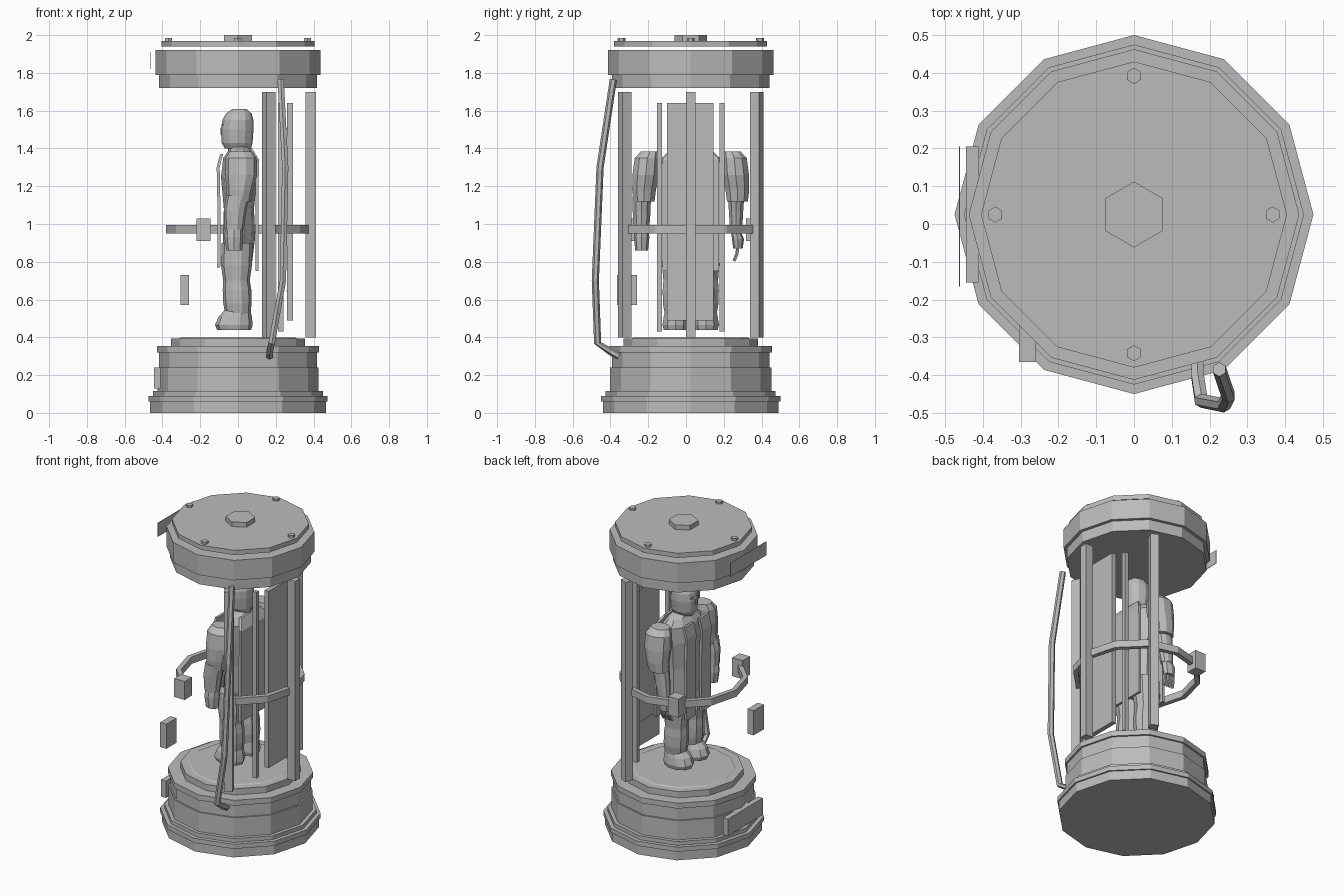
import bpy, math
from mathutils import Vector, Matrix

cube = bpy.data.objects.get("Cube")
if cube:
    bpy.data.objects.remove(cube)

CY = 0.025  # y of the main axis

grey = bpy.data.materials.new("plain_grey")
grey.use_nodes = True
shade = (0.5, 0.5, 0.5, 1)
grey.diffuse_color = shade
grey.node_tree.nodes["Principled BSDF"].inputs["Base Color"].default_value = shade


def make(name, verts, faces):
    mesh = bpy.data.meshes.new(name)
    mesh.from_pydata(verts, [], faces)
    mesh.materials.append(grey)
    mesh.update()
    ob = bpy.data.objects.new(name, mesh)
    bpy.context.collection.objects.link(ob)
    return ob


def skin(name, rings):
    """Skin equal-sized vertex rings and cap both ends."""
    n = len(rings[0])
    verts = [v for ring in rings for v in ring]
    faces = [(r * n + i, r * n + (i + 1) % n, (r + 1) * n + (i + 1) % n, (r + 1) * n + i)
             for r in range(len(rings) - 1) for i in range(n)]
    faces += [tuple(reversed(range(n))), tuple(range(len(verts) - n, len(verts)))]
    return make(name, verts, faces)


def loft(name, sections, n=10, turn=0.0):
    """Sections are (z, x, y, rx, ry) ellipses."""
    ang = [math.tau * i / n + turn for i in range(n)]
    return skin(name, [[(x + rx * math.cos(a), y + ry * math.sin(a), z) for a in ang]
                       for z, x, y, rx, ry in sections])


def drum(name, profile, n=12, x=0, y=CY, turn=0.0):
    return loft(name, [(z, x, y, r, r) for r, z in profile], n, turn)


def slab(name, sections):
    """Rectangular strip; sections are (z, x_min, x_max, y_min, y_max)."""
    return skin(name, [[(x0, y0, z), (x1, y0, z), (x1, y1, z), (x0, y1, z)]
                       for z, x0, x1, y0, y1 in sections])


def box(name, lo, hi, spin=0.0):
    mid = Vector(lo).lerp(Vector(hi), 0.5)
    half = Vector(hi) - mid
    rot = Matrix.Rotation(spin, 3, 'Z')
    ring = [(-1, -1), (1, -1), (1, 1), (-1, 1)]
    return skin(name, [[mid + rot @ Vector((sx * half.x, sy * half.y, sz * half.z))
                        for sx, sy in ring] for sz in (-1, 1)])


def tube(name, points, radius, n=6):
    pts = [Vector(p) for p in points]
    rings = []
    for i, p in enumerate(pts):
        t = (pts[min(i + 1, len(pts) - 1)] - pts[max(i - 1, 0)]).normalized()
        u = t.cross(Vector((1, 0, 0))).normalized()
        v = t.cross(u)
        rings.append([p + radius * (u * math.cos(math.tau * k / n) + v * math.sin(math.tau * k / n))
                      for k in range(n)])
    return skin(name, rings)


# Stepped base
drum("base_foot", [(.465, 0), (.465, .06), (.475, .06), (.475, .09), (.45, .09), (.45, .115),
                   (.427, .115), (.427, .24), (.418, .24), (.418, .32), (.43, .32), (.43, .355)])
drum("base_deck", [(.355, .355), (.355, .395), (.31, .395), (.30, .40)])

# Lid with raised plate, hub and bolts
drum("lid", [(.417, 1.72), (.417, 1.79), (.4375, 1.79), (.4375, 1.92)])
drum("lid_plate", [(.405, 1.94), (.405, 1.97)])
drum("lid_hub", [(.087, 1.97), (.087, 2.0)], 6, turn=math.pi / 6)
for i in range(4):
    a = i * math.pi / 2
    drum("lid_bolt", [(.021, 1.97), (.021, 1.985)], 6,
         .367 * math.cos(a), CY + .367 * math.sin(a), math.pi / 6)

# Label block on the base, thin label sheet on the lid
box("base_block", (-.445, -.155, .13), (-.41, .205, .24))
box("lid_label", (-.463, -.165, 1.82), (-.46, .205, 1.91))

# Upright pillars
for deg in (-65, 0, 65):
    a = math.radians(deg)
    x, y = .385 * math.cos(a), CY + .385 * math.sin(a)
    box("pillar", (x - .027, y - .026, .40), (x + .027, y + .026, 1.70), a)

# Back panel with slots, and flanking rods
box("back_panel", (.26, -.10, .49), (.29, .145, 1.64))
for z in (.64, 1.50):
    box("panel_slot", (.256, -.035, z), (.26, .085, z + .008))
for s in (-1, 1):
    y = CY + s * .165
    box("side_rod", (.212, y - .013, .43), (.24, y + .013, 1.64))

# Open hand rail ending in two clamps
rail = []
for i in range(-2, 9):
    a = math.tau * i / 12
    rail.append([(r * math.cos(a), CY + r * math.sin(a), z)
                 for r, z in ((.35, .95), (.38, .95), (.38, .995), (.35, .995))])
skin("hand_rail", rail)
for s in (-1, 1):
    y = CY + s * .33
    box("rail_clamp", (-.22, y - .037, .91), (-.145, y + .037, 1.03))

# Loose control box
box("control_box", (-.305, -.365, .57), (-.26, -.26, .73))

# Hanging cable
tube("cable", [(.226, -.385, 1.765), (.25, -.455, 1.30), (.238, -.48, .70),
               (.178, -.468, .37), (.168, -.40, .325), (.168, -.355, .30)], .019)

# Figure: torso, neck and head, facing -x
loft("torso", [(.80, .0, CY, .075, .13), (.92, .005, CY, .085, .14), (1.08, .005, CY, .08, .14),
               (1.25, .005, CY, .095, .155), (1.35, .01, CY, .088, .16), (1.39, .01, CY, .06, .12),
               (1.41, .005, CY, .05, .055)])
loft("neck", [(1.37, .005, CY, .055, .05), (1.42, 0, CY, .055, .05)])
loft("head", [(1.40, .0, CY, .07, .052), (1.43, -.005, CY, .082, .07), (1.50, -.004, CY, .086, .08),
              (1.55, .0, CY, .082, .08), (1.585, .004, CY, .068, .066), (1.61, .008, CY, .035, .035)], 12)
box("nose", (-.092, CY - .01, 1.475), (-.08, CY + .01, 1.51))
for s in (-1, 1):
    box("eye", (-.088, CY + s * .03 - .012, 1.52), (-.079, CY + s * .03 + .012, 1.53))

# Open coat: two front flaps and a long back skirt
for s in (-1, 1):
    inner, outer = CY + s * .03, CY + s * .125
    slab("front_flap", [(z, x, x + .016, min(inner, outer), max(inner, outer))
                        for z, x in ((.77, -.11), (1.05, -.108), (1.30, -.113), (1.37, -.095))])
slab("back_skirt", [(.75, .092, .108, CY - .15, CY + .15), (1.10, .092, .108, CY - .15, CY + .15),
                    (1.34, .095, .111, CY - .15, CY + .15), (1.40, .06, .076, CY - .10, CY + .10)])

for s in (-1, 1):
    # Legs and feet
    y = CY + s * .08
    loft("leg", [(.50, .0, y, .064, .056), (.58, -.003, y, .075, .071), (.65, -.005, y, .076, .072),
                 (.70, -.008, y, .07, .068), (.78, -.008, y, .082, .075), (.90, -.005, y, .082, .072)])
    loft("foot", [(.44, -.02, y, .09, .066), (.465, -.022, y, .10, .073),
                  (.51, -.015, y, .088, .066), (.55, .0, y, .064, .056)])
    # Upper arms
    y = CY + s * .235
    loft("upper_arm", [(1.385, .015, y - s * .02, .06, .05), (1.35, .017, y - s * .005, .082, .07),
                       (1.26, .017, y + s * .003, .085, .074), (1.18, .01, y + s * .012, .07, .066),
                       (1.12, .005, y + s * .012, .064, .058)])

# Left forearm with a closed fist
y = CY - .26
loft("left_forearm", [(1.15, .0, y, .062, .052), (1.07, -.015, y, .06, .05), (.97, -.02, y, .05, .042)])
loft("left_hand", [(.98, -.02, y, .046, .036), (.93, -.022, y, .05, .041), (.86, -.02, y, .042, .034)], 8)

# Slimmer right forearm with an open hand and fingers
y = CY + .24
loft("right_forearm", [(1.15, .0, y, .058, .046), (1.07, -.015, y, .05, .04), (.95, -.03, y, .04, .033)])
loft("right_hand", [(.96, -.03, y, .036, .025), (.92, -.035, y + .01, .045, .032),
                    (.87, -.04, y + .01, .038, .025)], 8)
for i in range(4):
    x = -.07 + .02 * i
    tube("finger", [(x, y + .01, .88), (x - .004, y + .005, .84), (x - .01, y - .01, .805)], .009, 5)
